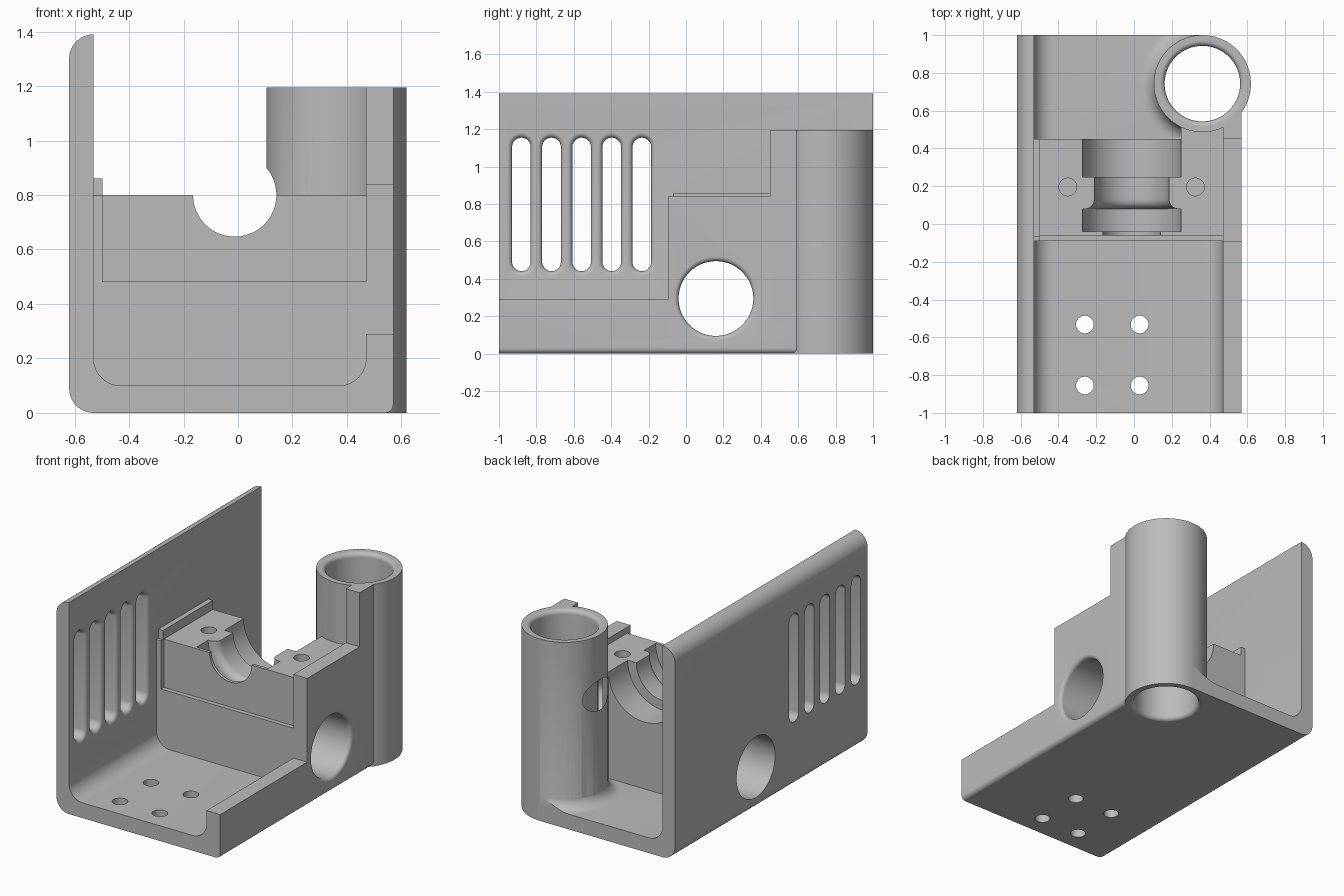
import bpy, bmesh
from math import sin, cos, pi

if "Cube" in bpy.data.objects:
    bpy.data.objects.remove(bpy.data.objects["Cube"], do_unlink=True)

grey = bpy.data.materials.new("plain_grey")
grey.use_nodes = True
COLOR = (0.5, 0.5, 0.5, 1)
grey.diffuse_color = COLOR
grey.node_tree.nodes["Principled BSDF"].inputs["Base Color"].default_value = COLOR


def loft(name, rings):
    """Closed solid through a list of equal-length point rings."""
    bm = bmesh.new()
    loops = [[bm.verts.new(p) for p in ring] for ring in rings]
    n = len(loops[0])
    for a, b in zip(loops, loops[1:]):
        for i in range(n):
            j = (i + 1) % n
            bm.faces.new((a[i], a[j], b[j], b[i]))
    bm.faces.new(loops[0])
    bm.faces.new(loops[-1])
    bmesh.ops.recalc_face_normals(bm, faces=bm.faces)
    mesh = bpy.data.meshes.new(name)
    bm.to_mesh(mesh)
    bm.free()
    mesh.materials.append(grey)
    ob = bpy.data.objects.new(name, mesh)
    bpy.context.collection.objects.link(ob)
    return ob


def box(name, x0, x1, y0, y1, z0, z1):
    return loft(name, [[(x0, y0, z), (x1, y0, z), (x1, y1, z), (x0, y1, z)]
                       for z in (z0, z1)])


def turned(name, axis, centre, stations, half=0, n=64):
    """Round (or slot-shaped, if half > 0) solid; stations are (position, radius)."""
    rings = []
    for w, r in stations:
        ring = []
        for i in range(n):
            a = 2 * pi * (i + 0.5) / n
            u = centre[0] + r * cos(a)
            v = centre[1] + r * sin(a) + (half if sin(a) > 0 else -half)
            ring.append({"X": (w, u, v), "Y": (u, w, v), "Z": (u, v, w)}[axis])
        rings.append(ring)
    return loft(name, rings)


def fillet(r, f, steps=8):
    """Quarter round from (depth f, radius r) to (depth 0, radius r + f)."""
    angles = [pi / 2 * i / steps for i in range(steps + 1)]
    return [(f - f * sin(a), r + f - f * cos(a)) for a in angles]


def arc(cx, cz, r, start, end, steps=10):
    angles = [start + (end - start) * i / steps for i in range(steps + 1)]
    return [(cx + r * cos(pi / 180 * a), cz + r * sin(pi / 180 * a)) for a in angles]


def combine(target, other, operation):
    bpy.context.view_layer.objects.active = target
    mod = target.modifiers.new("combine", "BOOLEAN")
    mod.operation, mod.solver, mod.object = operation, "EXACT", other
    bpy.ops.object.modifier_apply(modifier=mod.name)
    bpy.data.objects.remove(other, do_unlink=True)


# U-shaped tray: floor, tall left wall and low right wall
section = (arc(-0.53, 0.09, 0.09, 180, 270) + arc(0.54, 0.03, 0.03, 270, 360)
           + [(0.57, 0.29), (0.47, 0.29)] + arc(0.37, 0.2, 0.1, 0, -90)
           + arc(-0.43, 0.2, 0.1, 270, 180)
           + [(-0.53, 1.39)] + arc(-0.53, 1.3, 0.09, 90, 180)[1:])
bracket = loft("bracket_body", [[(x, y, z) for x, z in section] for y in (-1, 1)])
combine(bracket, box("corner_cut", 0.36, 0.8, 0.745, 1.2, -0.1, 0.5), "DIFFERENCE")

# Bearing block, stepped front, and locating strip on the left wall
block = box("bearing_block", -0.55, 0.5, -0.09, 0.45, 0.05, 0.8)
combine(block, box("front_step", -0.497, 0.47, -0.2, -0.06, 0.483, 0.9), "DIFFERENCE")
combine(bracket, block, "UNION")
combine(bracket, box("strip", -0.54, -0.497, -0.07, 0.45, 0.7, 0.86), "UNION")

# Stepped right wall and web joining the tower
combine(bracket, box("side_wall", 0.47, 0.57, -0.095, 0.7, 0.1, 0.84), "UNION")
combine(bracket, box("high_side_wall", 0.47, 0.57, 0.45, 0.7, 0.2, 1.195), "UNION")
combine(bracket, box("tower_web", 0.25, 0.5, 0.4, 0.65, 0.05, 0.8), "UNION")

# Vertical tower with a flared foot on the floor
TOWER = (0.362, 0.743)
foot = turned("tower_foot", "Z", TOWER,
              [(0.1 + d, r) for d, r in fillet(0.255, 0.08)] + [(0.05, 0.335)], n=96)
combine(foot, box("foot_limit", -0.2, 0.36, 0.46, 1, 0, 0.5), "INTERSECT")
combine(bracket, foot, "UNION")
combine(bracket, turned("tower", "Z", TOWER, [(0, 0.257), (1.195, 0.257)], n=96), "UNION")
rim = fillet(0.2, 0.027)
bore = ([(-0.1, 0.227)] + [(d, r) for d, r in reversed(rim)]
        + [(1.195 - d, r) for d, r in rim] + [(1.3, 0.227)])
combine(bracket, turned("tower_bore", "Z", TOWER, bore, n=96), "DIFFERENCE")

# Stepped half-round bearing seat
seat = [(-0.3, 0.153), (-0.04, 0.153), (-0.04, 0.261), (0.08, 0.261)]
seat += [(0.08 + d, r) for d, r in reversed(fillet(0.198, 0.05))]
seat += [(0.25, 0.198), (0.25, 0.261), (0.47, 0.261), (0.47, 0.153), (1.2, 0.153)]
combine(bracket, turned("bearing_seat", "Y", (-0.012, 0.8), seat), "DIFFERENCE")

# Large cross hole, rounded on the right face
cross = [(-0.8, 0.2)] + [(0.57 - d, r) for d, r in fillet(0.2, 0.025)] + [(0.8, 0.225)]
combine(bracket, turned("cross_hole", "X", (0.16, 0.295), cross), "DIFFERENCE")

# Vent slots, rounded on the inner face of the left wall
slot = [(-0.8, 0.05)] + [(-0.53 - d, r) for d, r in fillet(0.05, 0.027)] + [(-0.51, 0.077)]
for i in range(5):
    y = -0.88 + 0.161 * i
    combine(bracket, turned("vent_slot", "X", (y, 0.798), slot, 0.307, 32), "DIFFERENCE")

# Screw holes in the floor and in the block
for x in (-0.26, 0.03):
    for y in (-0.855, -0.532):
        hole = turned("floor_hole", "Z", (x, y), [(-0.1, 0.047), (0.2, 0.047)], n=32)
        combine(bracket, hole, "DIFFERENCE")
for x in (-0.35, 0.325):
    hole = turned("block_hole", "Z", (x, 0.196), [(0.52, 0.047), (0.9, 0.047)], n=32)
    combine(bracket, hole, "DIFFERENCE")

bpy.ops.object.select_all(action="DESELECT")
bracket.select_set(True)
bpy.context.view_layer.objects.active = bracket
bpy.ops.object.shade_smooth_by_angle(angle=pi / 6)
